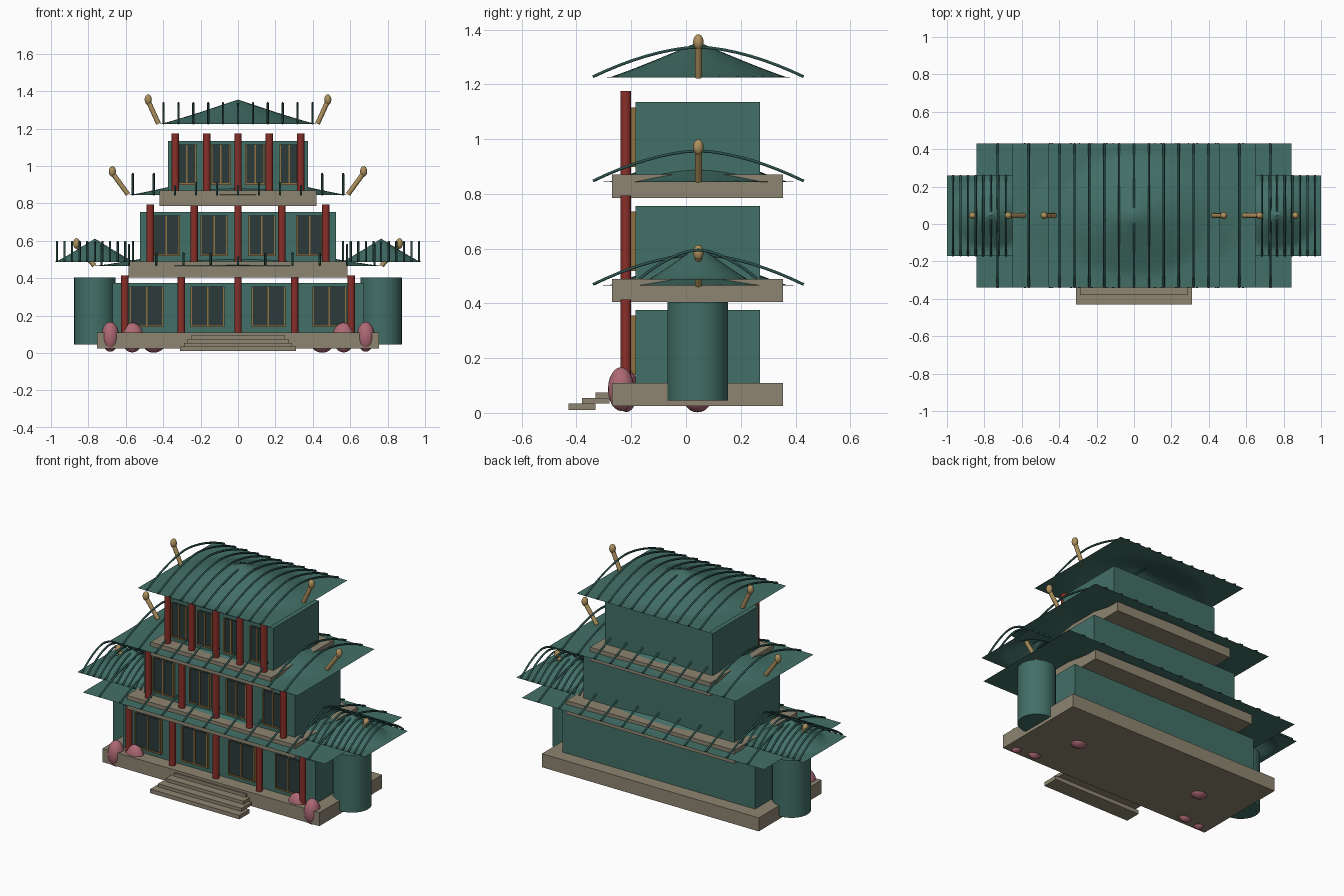
import bpy, bmesh, math
from mathutils import Vector

if "Cube" in bpy.data.objects:
    bpy.data.objects.remove(bpy.data.objects["Cube"])

YC = 0.045  # depth centre of the roofs and towers


def material(name, rgb):
    m = bpy.data.materials.new(name)
    m.diffuse_color = (*rgb, 1)
    m.use_nodes = True
    m.node_tree.nodes["Principled BSDF"].inputs["Base Color"].default_value = m.diffuse_color
    return m


GREEN = material("jade green", (0.055, 0.160, 0.135))
RIB = material("dark jade", (0.025, 0.085, 0.075))
STONE = material("stone", (0.270, 0.235, 0.165))
RED = material("column red", (0.250, 0.028, 0.022))
GLASS = material("dark glass", (0.025, 0.042, 0.042))
GOLD = material("gold", (0.420, 0.280, 0.110))
TRIM = material("bronze trim", (0.270, 0.160, 0.050))
PINK = material("blossom pink", (0.420, 0.140, 0.175))


def finish(name, bm, mat, smooth=False):
    me = bpy.data.meshes.new(name)
    bm.to_mesh(me)
    bm.free()
    me.materials.append(mat)
    ob = bpy.data.objects.new(name, me)
    bpy.context.collection.objects.link(ob)
    if smooth:
        bpy.ops.object.select_all(action='DESELECT')
        ob.select_set(True)
        bpy.context.view_layer.objects.active = ob
        bpy.ops.object.shade_smooth_by_angle(angle=math.radians(40))
    return ob


def box(name, x0, x1, y0, y1, z0, z1, mat):
    bm = bmesh.new()
    bmesh.ops.create_cube(bm, size=1)
    for v in bm.verts:
        v.co = ((x0 + x1) / 2 + v.co.x * (x1 - x0),
                (y0 + y1) / 2 + v.co.y * (y1 - y0),
                (z0 + z1) / 2 + v.co.z * (z1 - z0))
    return finish(name, bm, mat)


def rod(name, a, b, r, mat, sides=16):
    a, b = Vector(a), Vector(b)
    bm = bmesh.new()
    bmesh.ops.create_cone(bm, cap_ends=True, segments=sides, radius1=r, radius2=r,
                          depth=(b - a).length)
    ob = finish(name, bm, mat, True)
    ob.location = (a + b) / 2
    ob.rotation_euler = (b - a).to_track_quat('Z', 'Y').to_euler()
    return ob


def ellipsoid(name, c, radii, mat):
    bm = bmesh.new()
    bmesh.ops.create_uvsphere(bm, u_segments=20, v_segments=12, radius=1)
    for v in bm.verts:
        v.co = [c[i] + v.co[i] * radii[i] for i in range(3)]
    return finish(name, bm, mat, True)


def roof(name, xc, hx, hy, base, peak, rib_rise):
    # Sheet: flat at the eaves, swelling to a central peak
    bm = bmesh.new()
    bmesh.ops.create_grid(bm, x_segments=24, y_segments=24, size=1)
    for v in bm.verts:
        r = math.hypot(v.co.x / 0.9, v.co.y / 0.85)
        v.co = (xc + v.co.x * hx, YC + v.co.y * hy, base + peak * max(0, 1 - r) ** 1.08)
    finish(name + "_sheet", bm, GREEN, True)
    # Ribs: tubes arching from front eave to back eave
    cu = bpy.data.curves.new(name + "_ribs", 'CURVE')
    cu.dimensions = '3D'
    cu.bevel_depth = 0.006
    cu.bevel_resolution = 1
    cu.use_fill_caps = True
    n = 17
    for i in range(11):
        x = xc + hx * 0.865 * (i - 5) / 5
        sp = cu.splines.new('POLY')
        sp.points.add(n - 1)
        for k, p in enumerate(sp.points):
            t = 2 * k / (n - 1) - 1
            p.co = (x, YC + t * hy, base + 0.003 + rib_rise * (1 - abs(t) ** 1.7), 1)
    cu.materials.append(RIB)
    bpy.context.collection.objects.link(bpy.data.objects.new(name + "_ribs", cu))


def horn(name, s, x0, z0, x1, z1):
    # Leaning roof finial with a rounded tip
    rod(name + "_stem", (s * x0, YC, z0), (s * x1, YC, z1), 0.013, GOLD, 12)
    ellipsoid(name + "_tip", (s * x1, YC, z1 + 0.008), (0.019, 0.019, 0.028), GOLD)


def storey(n, z, slab, wall, col):
    # Stone terrace and wall block
    box(f"terrace_{n}", -slab, slab, -0.27, 0.355, z - 0.085, z, STONE)
    box(f"wall_{n}", -wall, wall, -0.185, 0.27, z, z + 0.265, GREEN)
    # Row of five columns
    for i in range(5):
        x = col * (i - 2) / 2
        rod(f"column_{n}_{i}", (x, -0.22, z), (x, -0.22, z + 0.305), 0.02, RED)
    # Four windows, each with two panes and a thin frame
    w = wall * 0.13
    for i in range(4):
        x = wall * 0.243 * (2 * i - 3)
        box(f"window_{n}_{i}", x - w, x + w, -0.197, -0.18, z + 0.035, z + 0.245, GLASS)
        for j in (-1, 0, 1):
            box(f"window_bar_{n}_{i}_{j + 1}", x + j * w - 0.004, x + j * w + 0.004,
                -0.202, -0.18, z + 0.035, z + 0.245, TRIM)
        box(f"window_sill_{n}_{i}", x - w - 0.004, x + w + 0.004, -0.202, -0.18,
            z + 0.029, z + 0.038, TRIM)


# Three storeys, each narrower than the one below
storey(1, 0.11, 0.755, 0.67, 0.605)
storey(2, 0.49, 0.585, 0.525, 0.47)
storey(3, 0.87, 0.42, 0.375, 0.335)

# Main roofs
roof("lower_roof", 0, 0.843, 0.385, 0.466, 0.13, 0.11)
roof("middle_roof", 0, 0.65, 0.385, 0.844, 0.13, 0.11)
roof("upper_roof", 0, 0.46, 0.385, 1.225, 0.13, 0.108)

# Entrance steps
for i in range(4):
    box(f"step_{i}", -0.31 + 0.02 * i, 0.31 - 0.02 * i, -0.43 + 0.05 * i, -0.33 + 0.05 * i,
        0.01 if i == 0 else 0.015 + 0.02 * i, 0.035 + 0.02 * i, STONE)

# Mirrored parts: towers, their roofs, finials and bushes
for s, side in ((-1, "left"), (1, "right")):
    rod(f"{side}_tower", (s * 0.765, YC - 0.002, 0.045), (s * 0.765, YC - 0.002, 0.405),
        0.111, GREEN, 32)
    roof(f"{side}_tower_roof", s * 0.765, 0.235, 0.215, 0.487, 0.125, 0.105)
    horn(f"{side}_lower_finial", s, 0.768, 0.467, 0.863, 0.578)
    horn(f"{side}_middle_finial", s, 0.588, 0.848, 0.672, 0.963)
    horn(f"{side}_upper_finial", s, 0.425, 1.226, 0.48, 1.347)
    ellipsoid(f"{side}_bush_outer", (s * 0.683, -0.237, 0.087), (0.048, 0.048, 0.08), PINK)
    ellipsoid(f"{side}_bush_inner", (s * 0.565, -0.218, 0.083), (0.06, 0.042, 0.08), PINK)
    ellipsoid(f"{side}_bush_low", (s * 0.45, YC - 0.003, 0.052), (0.06, 0.05, 0.05), PINK)
